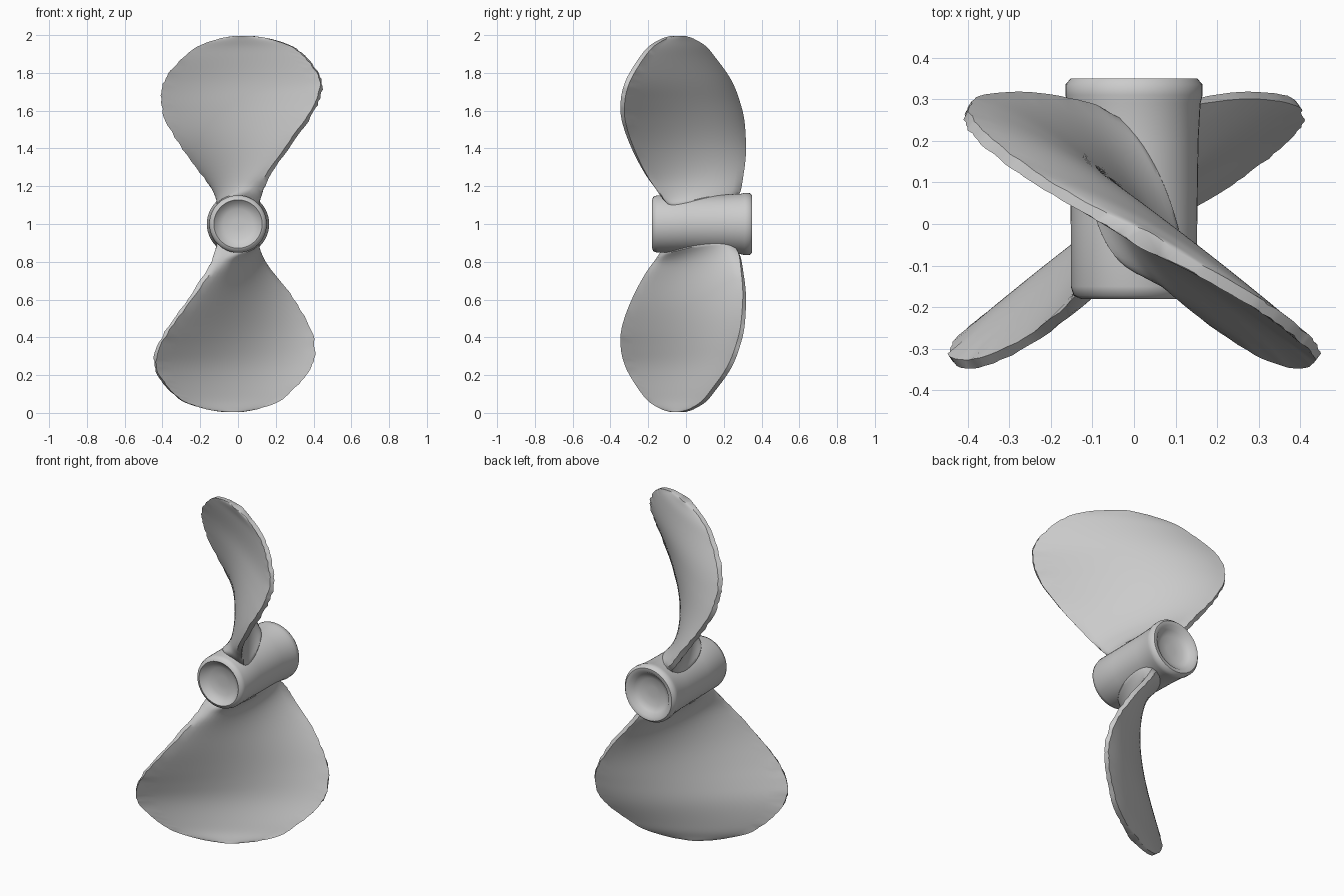
import bpy, bmesh, math, random
from mathutils import Vector

random.seed(4)
CENTRE = Vector((0, 0, 1))
default_cube = bpy.data.objects.get("Cube")
if default_cube:
    bpy.data.objects.remove(default_cube, do_unlink=True)


def finish(name, bm, angle):
    """Turn a bmesh into a smooth-shaded object standing at the hub centre."""
    bmesh.ops.recalc_face_normals(bm, faces=bm.faces)
    mesh = bpy.data.meshes.new(name)
    bm.to_mesh(mesh)
    bm.free()
    obj = bpy.data.objects.new(name, mesh)
    bpy.context.collection.objects.link(obj)
    obj.location = CENTRE
    bpy.ops.object.select_all(action='DESELECT')
    obj.select_set(True)
    bpy.context.view_layer.objects.active = obj
    bpy.ops.object.shade_smooth_by_angle(angle=math.radians(angle))
    return obj


def loft(bm, rings):
    """Skin a list of closed rings that share a vertex count."""
    for lower, upper in zip(rings, rings[1:]):
        for i in range(len(lower)):
            j = (i + 1) % len(lower)
            bm.faces.new((lower[i], lower[j], upper[j], upper[i]))
    bm.faces.new(rings[0])
    bm.faces.new(rings[-1])


def smooth_rows(rows, steps):
    """Catmull-Rom resampling of the blade stations."""
    result = []
    last = len(rows) - 1
    for i in range(last):
        a, b = rows[max(i - 1, 0)], rows[i]
        c, d = rows[i + 1], rows[min(i + 2, last)]
        for s in range(steps):
            t = s / steps
            result.append([
                q + t * (r - p) / 2
                + t * t * (2 * p - 5 * q + 4 * r - w) / 2
                + t ** 3 * (3 * q - p - 3 * r + w) / 2
                for p, q, r, w in zip(a, b, c, d)])
    result.append(list(rows[-1]))
    return result


# Hub: lathed about the y axis, dished at both ends (radius, y)
hub_profile = [
    (.03, -.14), (.08, -.145), (.11, -.16), (.128, -.18), (.145, -.172),
    (.152, -.15), (.152, 0), (.155, .2), (.16, .29), (.165, .31),
    (.165, .335), (.152, .35), (.13, .348), (.11, .325), (.08, .31), (.03, .305)]
SIDES = 48
bm = bmesh.new()
hub_rings = []
for radius, y in hub_profile:
    hub_rings.append([
        bm.verts.new((radius * math.cos(k * math.tau / SIDES), y,
                      radius * math.sin(k * math.tau / SIDES)))
        for k in range(SIDES)])
loft(bm, hub_rings)
finish("hub", bm, 50)

# Blade stations: height above hub axis, trailing x, leading x, leading-edge setback
stations = [
    (.08, -.045, .045, .2),
    (.12, -.07, .07, .2),
    (.17, -.11, .112, .19),
    (.25, -.17, .155, .12),
    (.4, -.285, .255, .05),
    (.55, -.375, .365, .01),
    (.65, -.4, .42, 0),
    (.73, -.395, .44, 0),
    (.8, -.36, .42, 0),
    (.88, -.285, .36, 0),
    (.94, -.21, .285, 0),
    (.98, -.1, .17, 0),
    (.995, -.02, .08, 0)]
CHORD = 20
PITCH = .54
CAMBER = .36


def make_blade(name):
    bm = bmesh.new()
    rings = []
    for z, trailing, leading, setback in smooth_rows(stations, 5):
        # Blunt rim, slightly fuller middle, filleted into the hub
        flare = .07 * min(1, math.exp((.13 - z) / .07))
        front, back = [], []
        for k in range(CHORD + 1):
            u = k / CHORD
            x = trailing + (leading - trailing) * u
            # Helical face, hollowed towards the front
            y = -.025 - PITCH * math.atan2(x, z) + setback * u * u
            y += CAMBER * (x - trailing) * (leading - x)
            twist = PITCH / (x * x + z * z)
            normal = Vector((twist * z, 1, -twist * x)).normalized()
            arch = 4 * u * (1 - u)
            half = .013 + .009 * arch + flare * math.sqrt(arch)
            for side, sign in ((front, 1), (back, -1)):
                point = Vector((x, y, z)) + normal * half * sign
                # Rough-cast rim
                if k in (0, CHORD):
                    point.x += random.uniform(-.004, .004)
                side.append(bm.verts.new(point))
        rings.append(front + back[::-1])
    loft(bm, rings)
    return finish(name, bm, 40)


# The lower blade is the upper one turned half way round the shaft
make_blade("upper_blade")
lower = make_blade("lower_blade")
lower.rotation_euler.y = math.pi
